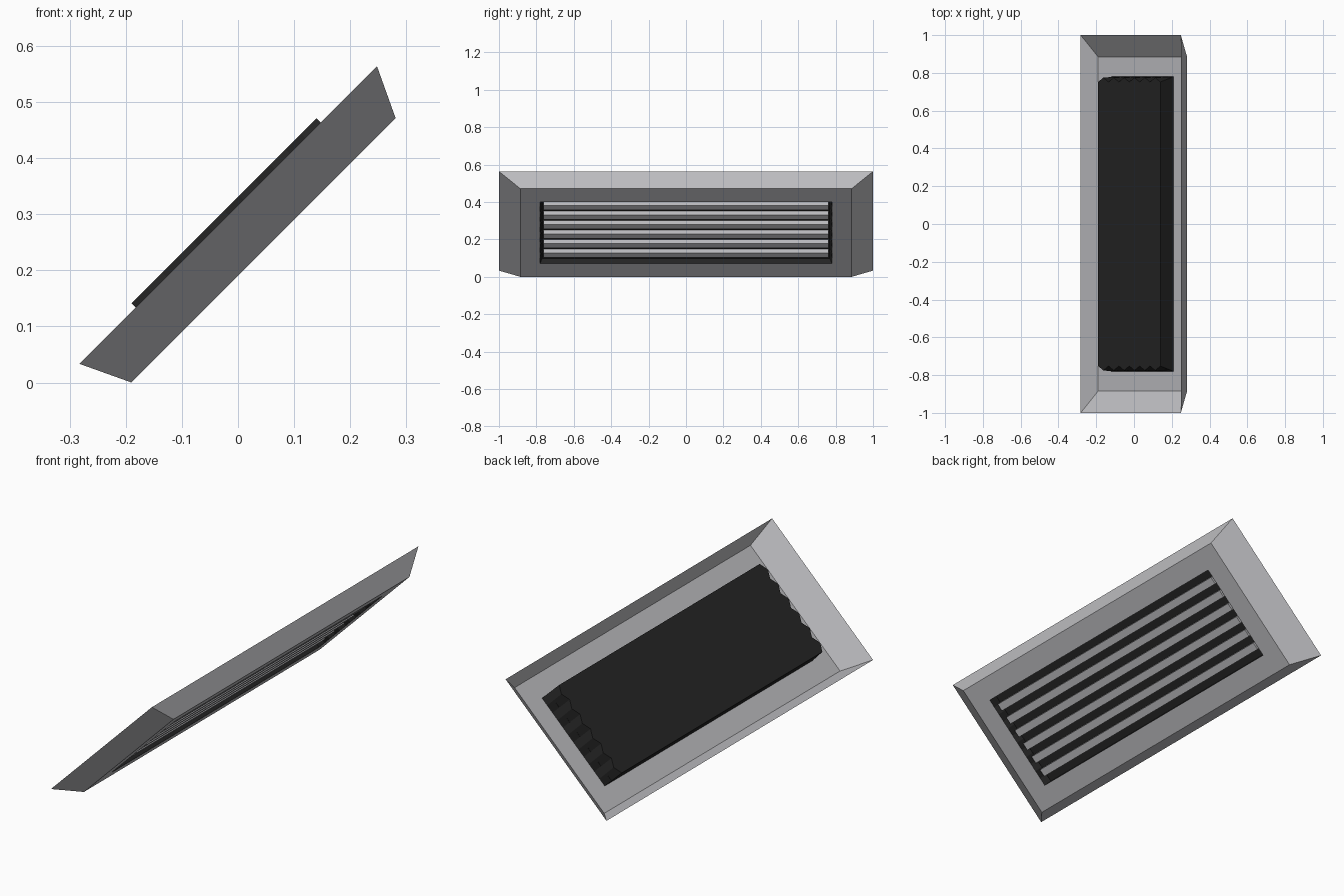
import bpy, bmesh, math
from mathutils import Vector

if "Cube" in bpy.data.objects:
    bpy.data.objects.remove(bpy.data.objects["Cube"])

S = math.sqrt(0.5)
HALF_U, HALF_Y = 0.233, 0.78      # size of the opening in the tray floor
TOP = 0.100                       # height of the dark housing above the floor


def place(u, y, v):
    """Local tray space (u up the slope, v off the floor) to the 45 degree tilt."""
    return Vector((0.0455 + (u - v) * S, y, 0.2355 + (u + v) * S))


def material(name, rgb):
    m = bpy.data.materials.new(name)
    m.diffuse_color = (*rgb, 1)
    m.use_nodes = True
    m.node_tree.nodes["Principled BSDF"].inputs["Base Color"].default_value = m.diffuse_color
    return m


def finish(name, bm, mat):
    bmesh.ops.remove_doubles(bm, verts=bm.verts, dist=1e-5)
    bmesh.ops.recalc_face_normals(bm, faces=bm.faces)
    me = bpy.data.meshes.new(name)
    bm.to_mesh(me)
    bm.free()
    me.materials.append(mat)
    ob = bpy.data.objects.new(name, me)
    bpy.context.collection.objects.link(ob)
    return ob


def ring(bm, u, y, v):
    return [bm.verts.new(place(a * u, b * y, v))
            for a, b in ((-1, -1), (1, -1), (1, 1), (-1, 1))]


def bridge(bm, a, b):
    n = len(a)
    for i in range(n):
        j = (i + 1) % n
        bm.faces.new((a[i], a[j], b[j], b[i]))


grey = material("light grey", (0.51, 0.51, 0.53))
black = material("black", (0.018, 0.018, 0.018))

# Flared tray: rim, sloping walls and a floor with an opening
bm = bmesh.new()
rim = ring(bm, 0.375, 1.0, 0.089)
floor = ring(bm, 0.333, 0.885, 0)
hole = ring(bm, HALF_U, HALF_Y, 0)
bridge(bm, rim, floor)
bridge(bm, floor, hole)
finish("tray", bm, grey)

# Dark ribbed housing: flat top, end walls with pleated upper edges
N = 12
us = [-HALF_U + 2 * HALF_U * i / N for i in range(N + 1)]
ends = [0.775 if i % 2 else 0.752 for i in range(N + 1)]


def outline(bm, tops, v):
    lower = [bm.verts.new(place(u, -e, v)) for u, e in zip(us, tops)]
    upper = [bm.verts.new(place(u, e, v)) for u, e in zip(us, tops)]
    return lower, upper


bm = bmesh.new()
b0, b1 = outline(bm, [HALF_Y] * (N + 1), 0)
t0, t1 = outline(bm, ends, TOP)
bridge(bm, b0 + b1[::-1], t0 + t1[::-1])
for i in range(N):
    bm.faces.new((t0[i], t0[i + 1], t1[i + 1], t1[i]))
finish("housing", bm, black)

# Dark backing panel behind the bars
bm = bmesh.new()
bm.faces.new(ring(bm, HALF_U, 0.77, 0.04))
finish("backing_panel", bm, black)

# Six grey bars across the opening
PITCH = 2 * HALF_U / 6.5
for k in range(6):
    c = (k - 2.5) * PITCH
    bm = bmesh.new()
    loops = []
    for v in (0.010, 0.041):
        loops.append([bm.verts.new(place(c + a * PITCH * 0.25, b * 0.762, v))
                      for a, b in ((-1, -1), (1, -1), (1, 1), (-1, 1))])
    bridge(bm, *loops)
    bm.faces.new(loops[0])
    bm.faces.new(loops[1])
    finish(f"bar_{k + 1}", bm, grey)
